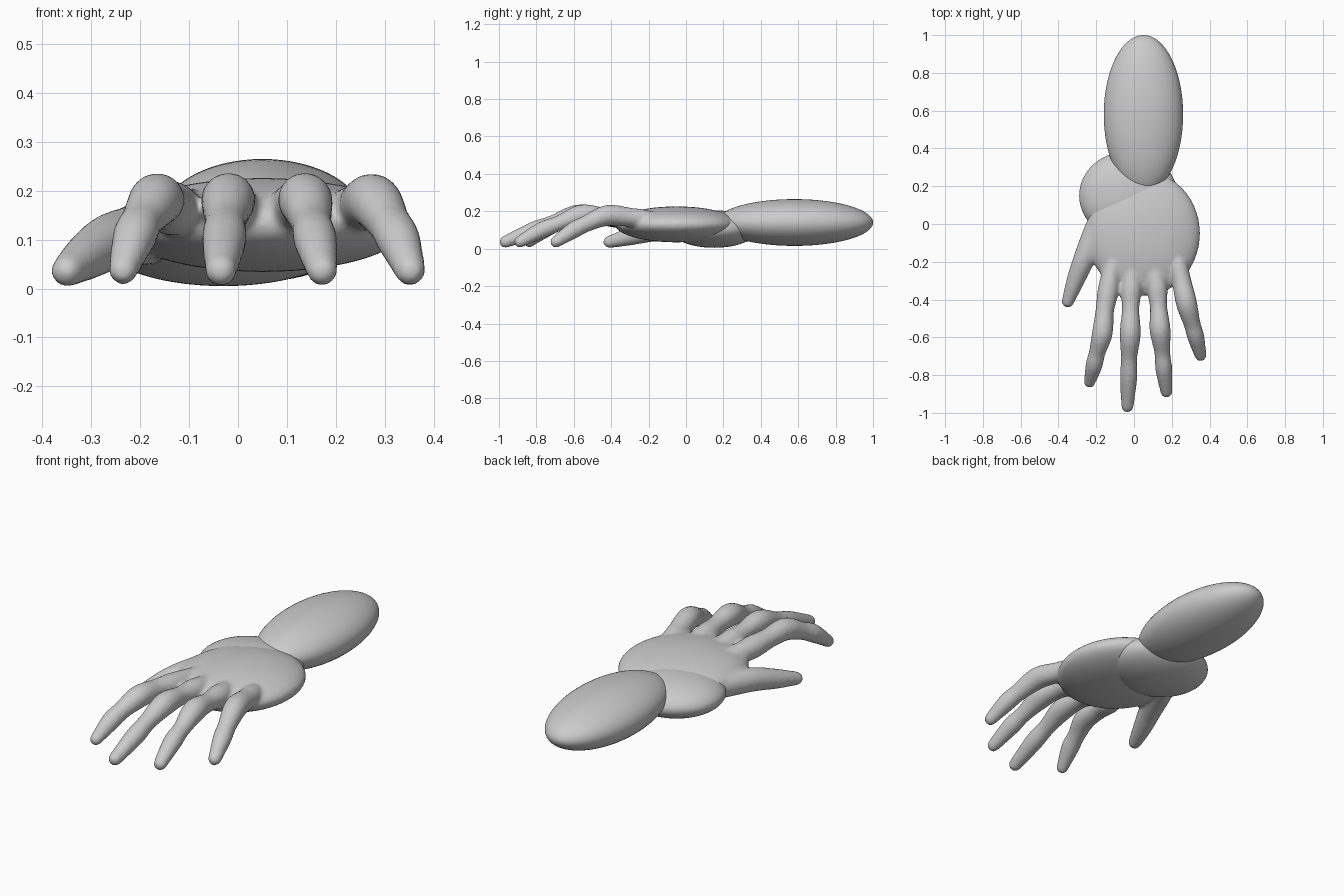
import bpy, bmesh, math
from mathutils import Vector, Matrix

if "Cube" in bpy.data.objects:
    bpy.data.objects.remove(bpy.data.objects["Cube"])

skin = bpy.data.materials.new("plain grey")
skin.diffuse_color = (0.6, 0.6, 0.6, 1)
skin.use_nodes = True
skin.node_tree.nodes["Principled BSDF"].inputs["Base Color"].default_value = skin.diffuse_color


def add_ball(bm, center, radii, u=64, v=48):
    """Ellipsoid with its poles along y."""
    m = (Matrix.Translation(center) @ Matrix.Diagonal((*radii, 1))
         @ Matrix.Rotation(math.pi / 2, 4, 'X'))
    bmesh.ops.create_uvsphere(bm, u_segments=u, v_segments=v, radius=1, matrix=m)


def finish(bm, name):
    bmesh.ops.recalc_face_normals(bm, faces=bm.faces[:])
    me = bpy.data.meshes.new(name)
    bm.to_mesh(me)
    bm.free()
    me.materials.append(skin)
    for p in me.polygons:
        p.use_smooth = True
    ob = bpy.data.objects.new(name, me)
    bpy.context.collection.objects.link(ob)
    return ob


def catmull(a, b, c, d, t):
    return 0.5 * (2 * b + (c - a) * t + (2 * a - 5 * b + 4 * c - d) * t * t
                  + (3 * b - a - 3 * c + d) * t ** 3)


def add_finger(bm, pts, sides=20, steps=6):
    """Round-ended tube along a smooth path of (x, y, z, radius)."""
    p = [Vector(q) for q in pts]
    p = [p[0]] + p + [p[-1]]
    path = [catmull(*p[i - 1:i + 3], k / steps)
            for i in range(1, len(p) - 2) for k in range(steps)] + [p[-1]]
    # domed ends
    d0 = (path[0].xyz - path[1].xyz).normalized()
    d1 = (path[-1].xyz - path[-2].xyz).normalized()

    def dome(q, d):
        return [Vector((*(q.xyz + d * q.w * math.sin(a)), q.w * math.cos(a)))
                for a in (0.3, 0.6, 0.9, 1.2, 1.45)]
    path = dome(path[0], d0)[::-1] + path + dome(path[-1], d1)
    rings = []
    for i, q in enumerate(path):
        t = (path[min(i + 1, len(path) - 1)].xyz - path[max(i - 1, 0)].xyz).normalized()
        side = t.cross(Vector((0, 0, 1))).normalized()
        up = side.cross(t)
        rings.append([bm.verts.new(q.xyz + q.w * (side * math.cos(a) + up * math.sin(a)))
                      for a in (2 * math.pi * k / sides for k in range(sides))])
    for a, b in zip(rings, rings[1:]):
        for k in range(sides):
            n = (k + 1) % sides
            bm.faces.new((a[k], a[n], b[n], b[k]))
    bm.faces.new(rings[0])
    bm.faces.new(rings[-1])


# Forearm and wrist / heel of the hand
bm = bmesh.new()
add_ball(bm, (0.05, 0.58, 0.14), (0.21, 0.42, 0.125))
finish(bm, "forearm")
bm = bmesh.new()
add_ball(bm, (-0.03, 0.15, 0.105), (0.26, 0.235, 0.1))
finish(bm, "wrist")

# Palm with fingers blended into it
bm = bmesh.new()
add_ball(bm, (0.05, -0.05, 0.13), (0.30, 0.33, 0.096))
fingers = [
    # index
    [(-.09, -.15, .16, .04), (-.12, -.26, .16, .05), (-.138, -.36, .165, .056),
     (-.155, -.46, .175, .049), (-.168, -.58, .18, .055), (-.195, -.68, .14, .044),
     (-.212, -.75, .105, .045), (-.235, -.838, .037, .03)],
    # middle
    [(-.01, -.17, .16, .04), (-.012, -.27, .16, .05), (-.015, -.35, .165, .056),
     (-.018, -.45, .175, .046), (-.02, -.58, .18, .056), (-.026, -.71, .137, .043),
     (-.028, -.81, .1, .046), (-.035, -.965, .037, .033)],
    # ring
    [(.09, -.17, .16, .04), (.11, -.26, .16, .05), (.122, -.34, .165, .056),
     (.13, -.44, .175, .046), (.138, -.56, .18, .056), (.15, -.68, .135, .042),
     (.158, -.77, .1, .045), (.172, -.888, .037, .032)],
    # little
    [(.215, -.13, .15, .035), (.235, -.22, .16, .049), (.252, -.30, .168, .051),
     (.278, -.42, .178, .056), (.308, -.53, .135, .045),
     (.328, -.6, .1, .045), (.352, -.695, .037, .032)],
    # thumb
    [(-.15, .08, .115, .065), (-.21, -.05, .108, .062), (-.262, -.18, .095, .058),
     (-.31, -.30, .065, .048), (-.35, -.41, .036, .033)],
]
for f in fingers:
    add_finger(bm, f)
hand = finish(bm, "hand")
m = hand.modifiers.new("blend", 'REMESH')
m.mode = 'VOXEL'
m.voxel_size = 0.01
m.use_smooth_shade = True
s = hand.modifiers.new("soften", 'SMOOTH')
s.factor = 0.5
s.iterations = 6
